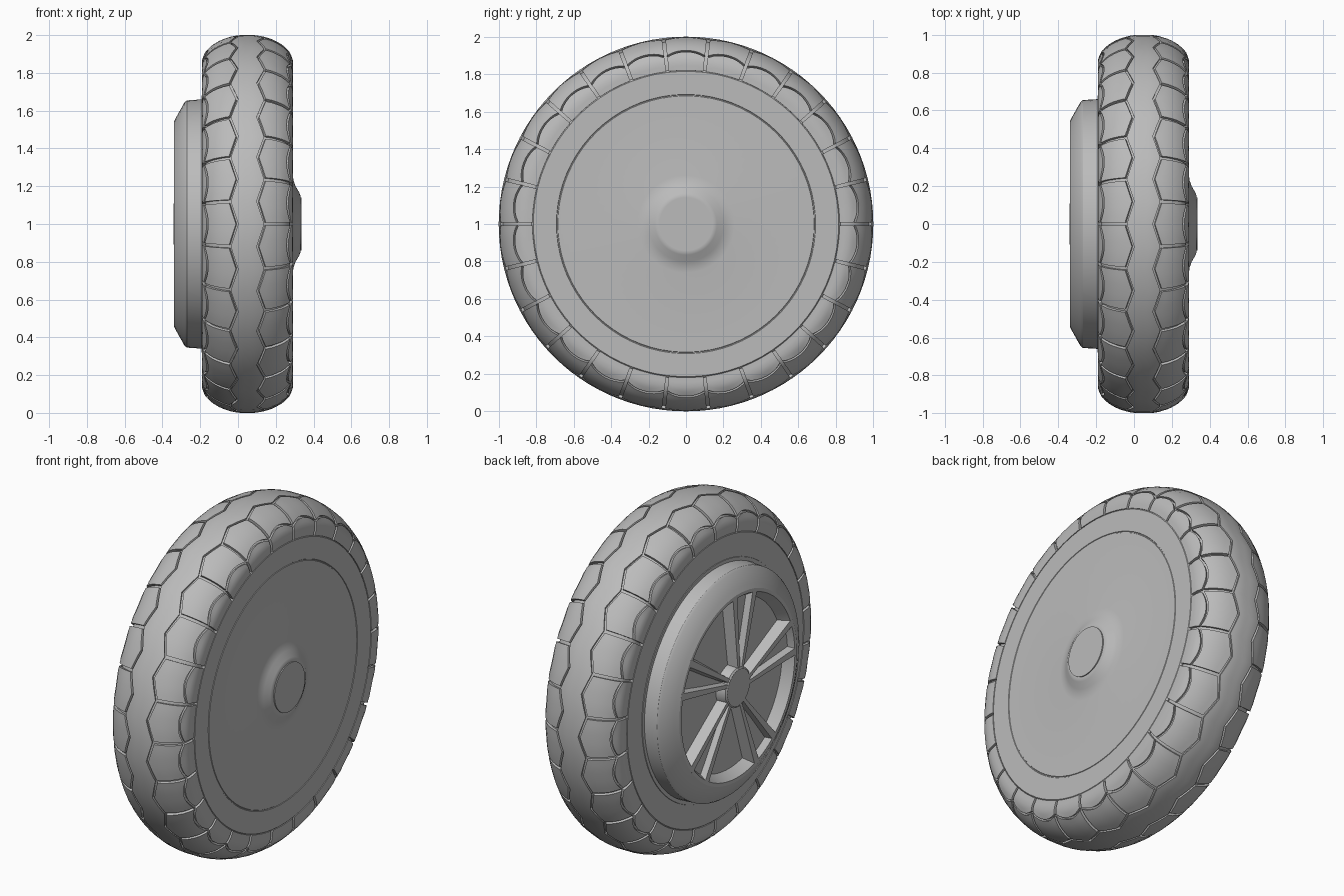
import bpy, bmesh, math
from math import sin, cos, pi, radians

cube = bpy.data.objects.get("Cube")
if cube:
    bpy.data.objects.remove(cube)

GREY = (0.5, 0.5, 0.5, 1)
grey = bpy.data.materials.new("plain_grey")
grey.use_nodes = True
grey.diffuse_color = GREY
grey.node_tree.nodes["Principled BSDF"].inputs["Base Color"].default_value = GREY

BLOCKS = 26
STEP = 2 * pi / BLOCKS
TYRE_X = 0.05
GAP = 0.012


def finish(bm, name, angle=35):
    bmesh.ops.remove_doubles(bm, verts=bm.verts, dist=1e-5)
    bmesh.ops.recalc_face_normals(bm, faces=bm.faces)
    me = bpy.data.meshes.new(name)
    bm.to_mesh(me)
    bm.free()
    me.materials.append(grey)
    ob = bpy.data.objects.new(name, me)
    bpy.context.collection.objects.link(ob)
    bpy.ops.object.select_all(action='DESELECT')
    ob.select_set(True)
    bpy.context.view_layer.objects.active = ob
    bpy.ops.object.shade_smooth_by_angle(angle=radians(angle))
    return ob


def polar(x, r, a):
    return (x, r * cos(a), 1 + r * sin(a))


def lathe(name, profile, seg, angle=35):
    """Spin a list of (x, radius) round the axle."""
    bm = bmesh.new()
    rings = [[bm.verts.new(polar(x, r, 2 * pi * i / seg)) for i in range(seg)]
             for x, r in profile]
    for p, q in zip(rings, rings[1:]):
        for i in range(seg):
            j = (i + 1) % seg
            bm.faces.new((p[i], p[j], q[j], q[i]))
    for ring in (rings[0], rings[-1]):
        bm.faces.new(ring)
    return finish(bm, name, angle)


# Tyre cross-section: (distance along the curve, half width, radius)
HALF = [(0, 0, 1), (.04, .04, 1), (.08, .08, .994), (.143, .14, .975), (.201, .19, .945),
        (.251, .225, .91), (.294, .24, .87), (.344, .24, .82)]


def tyre_point(s, raised=True):
    d = min(abs(s), HALF[-1][0])
    for p, q in zip(HALF, HALF[1:]):
        if d <= q[0]:
            f = (d - p[0]) / (q[0] - p[0])
            x, r = (p[k] + (q[k] - p[k]) * f for k in (1, 2))
            break
    if not raised:
        x, r = x * 0.935, 0.8 + (r - 0.8) * 0.925
    return TYRE_X + math.copysign(x, s), r


def patch(bm, inner, outer, a0, a1, na, ns):
    """Raised tread pad between two edge functions, with walls to the carcass."""
    top, low = [], []
    for i in range(na + 1):
        a = a0 + (a1 - a0) * i / na
        s0, s1 = inner(a), outer(a)
        ss = [s0 + (s1 - s0) * j / ns for j in range(ns + 1)]
        top.append([bm.verts.new(polar(*tyre_point(s), a)) for s in ss])
        low.append([bm.verts.new(polar(*tyre_point(s, False), a)) for s in (s0, s1)])
    for i in range(na):
        for j in range(ns):
            bm.faces.new((top[i][j], top[i + 1][j], top[i + 1][j + 1], top[i][j + 1]))
        for j, k in ((0, 0), (ns, 1)):
            bm.faces.new((top[i][j], top[i + 1][j], low[i + 1][k], low[i][k]))
    if a1 - a0 < 6:
        for i in (0, na):
            bm.faces.new(top[i] + [low[i][1], low[i][0]])


def offset(side):
    return 0 if side > 0 else STEP / 2


def wave(a, side):
    """0 at the middle of a block, 1 at the groove between blocks."""
    f = ((a - offset(side)) / STEP) % 1
    return abs(2 * f - 1)


def zigzag(side, gap):
    return lambda a: side * (0.055 + 0.04 * wave(a, side) + gap)


def scallop(side, gap):
    return lambda a: side * (0.232 + 0.035 * wave(a, side) ** 2 + gap)


# Tyre carcass
ends = [-1 + i / 12 for i in range(25)]
lathe("tyre_carcass", [tyre_point(e * 0.344, False) for e in ends], 104)

# Centre band of the tread
bm = bmesh.new()
patch(bm, zigzag(-1, -GAP / 2), zigzag(1, -GAP / 2), 0, 2 * pi, BLOCKS * 4, 8)
finish(bm, "tread_band")

# Tread blocks and scalloped shoulder pads
for side, label in ((1, "left"), (-1, "right")):
    bm, pads = bmesh.new(), bmesh.new()
    for k in range(BLOCKS):
        a0 = k * STEP + offset(side) + GAP * 0.75
        a1 = a0 + STEP - GAP * 1.5
        patch(bm, zigzag(side, GAP / 2), scallop(side, -GAP / 2), a0, a1, 8, 5)
        patch(pads, scallop(side, GAP / 2), lambda a: side * 0.344, a0, a1, 8, 4)
    finish(bm, label + "_tread_blocks")
    finish(pads, label + "_shoulder_pads")

# Flat side covers and the small axle boss
lathe("left_cover", [(.05, .825), (.28, .825), (.29, .815), (.29, .692), (.287, .69),
                     (.287, .686), (.29, .684), (.29, .26), (.294, .23), (.305, .2),
                     (.325, .165), (.33, .152), (.33, .142)], 78)
lathe("axle_cap", [(.30, .141), (.336, .141)], 52)
lathe("right_cover", [(.05, .825), (-.18, .825), (-.19, .815), (-.19, .1)], 78)

# Wheel rim with a sunken face
lathe("rim", [(-.18, .685), (-.193, .68), (-.193, .66), (-.27, .655), (-.283, .645),
              (-.325, .57), (-.338, .545), (-.338, .525), (-.28, .49), (-.28, .1)], 78, 25)

# Hub and five swirling double spokes
lathe("hub", [(-.27, .125), (-.335, .115), (-.342, .105), (-.342, .02)], 40)


def face_point(r, deg, x, shift=0):
    a = radians(deg)
    u, v = r * cos(a) - shift * sin(a), r * sin(a) + shift * cos(a)
    return (x, -u, 1 + v)


def prism(bm, low, high):
    lo, hi = ([bm.verts.new(p) for p in pts] for pts in (low, high))
    bm.faces.new(lo)
    bm.faces.new(hi)
    for i in range(len(lo)):
        j = (i + 1) % len(lo)
        bm.faces.new((lo[i], lo[j], hi[j], hi[i]))


def rib(bm, start, end):
    """Tapered bar with sloping flanks, from the hub out to the rim."""
    low, high = [], []
    for r, deg, w, s in ((.07, start, .022, -1), (.545, end, .045, -1),
                         (.545, end, .045, 1), (.07, start, .022, 1)):
        low.append(face_point(r, deg, -.27, s * w))
        high.append(face_point(r, deg, -.338, s * w * 0.45))
    prism(bm, low, high)


ribs, webs = bmesh.new(), bmesh.new()
for k in range(5):
    base = 72 * k
    rib(ribs, base - 8, base + 1)
    rib(ribs, base + 8, base + 21)
    corners = ((.08, base - 8), (.53, base + 1), (.53, base + 21), (.08, base + 8))
    prism(webs, [face_point(r, d, -.27) for r, d in corners],
          [face_point(r, d, -.305) for r, d in corners])
finish(ribs, "spoke_ribs", 15)
finish(webs, "spoke_webs", 15)
